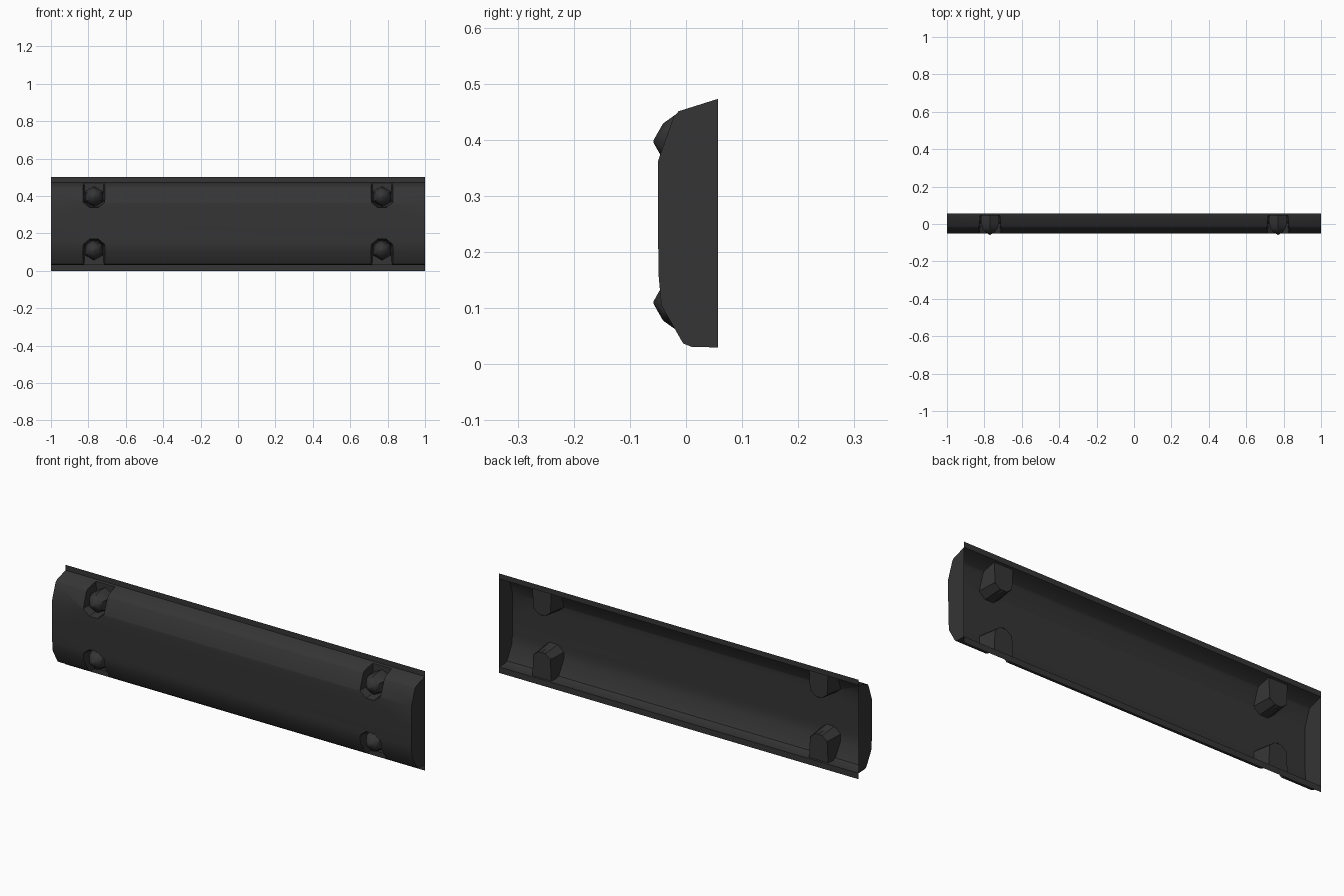
import bpy, bmesh, math

if "Cube" in bpy.data.objects:
    bpy.data.objects.remove(bpy.data.objects["Cube"])

BACK = 0.057
FLOOR = 0.046

mat = bpy.data.materials.new("dark_grey")
mat.diffuse_color = (0.035, 0.035, 0.035, 1)
mat.use_nodes = True
mat.node_tree.nodes["Principled BSDF"].inputs["Base Color"].default_value = mat.diffuse_color


def make(name, bm, smooth=None):
    me = bpy.data.meshes.new(name)
    bmesh.ops.recalc_face_normals(bm, faces=bm.faces)
    bm.to_mesh(me)
    bm.free()
    ob = bpy.data.objects.new(name, me)
    bpy.context.collection.objects.link(ob)
    me.materials.append(mat)
    if smooth:
        smooth_obj(ob, smooth)
    return ob


def smooth_obj(ob, deg):
    bpy.ops.object.select_all(action='DESELECT')
    ob.select_set(True)
    bpy.context.view_layer.objects.active = ob
    bpy.ops.object.shade_smooth_by_angle(angle=math.radians(deg))


def loft(rings, cap_start=True, cap_end=True):
    bm = bmesh.new()
    vs = [[bm.verts.new(p) for p in r] for r in rings]
    n = len(rings[0])
    for a, b in zip(vs, vs[1:]):
        for i in range(n):
            j = (i + 1) % n
            bm.faces.new((a[i], a[j], b[j], b[i]))
    if cap_start:
        bm.faces.new(vs[0])
    if cap_end:
        bm.faces.new(vs[-1])
    return bm


# Body: bevelled profile (y, z) run along x
profile = [(BACK, 0.03), (0.01, 0.031), (-0.005, 0.037), (-0.044, 0.105),
           (-0.049, 0.16), (-0.05, 0.26), (-0.05, 0.362),
           (-0.022, 0.441), (-0.013, 0.451), (BACK, 0.473)]
body = make("body_shell", loft([[(x, y, z) for y, z in profile] for x in (-1, 1)]))

# Bolt pockets cut through the upper and lower edges, walls tapering inward
pocket = [(-0.065, 0.15), (-0.056, -0.03), (-0.022, -0.058),
          (0.022, -0.058), (0.056, -0.03), (0.065, 0.15)]
places = [(sx * 0.77, z, sz) for sx in (-1, 1) for z, sz in ((0.397, 1), (0.11, -1))]
for cx, cz, sz in places:
    rings = []
    for y, s in ((-0.1, 1.12), (FLOOR, 0.85)):
        rings.append([(cx + px * s, y, cz + sz * pz * s) for px, pz in pocket])
    cutter = make("pocket_cutter", loft(rings))
    mod = body.modifiers.new("pocket", 'BOOLEAN')
    mod.operation = 'DIFFERENCE'
    mod.solver = 'EXACT'
    mod.object = cutter
    bpy.context.view_layer.objects.active = body
    bpy.ops.object.modifier_apply(modifier=mod.name)
    bpy.data.objects.remove(cutter)

# Open the back so the body is a thin hollow shell
bm = bmesh.new()
bm.from_mesh(body.data)
back = [f for f in bm.faces if all(v.co.y > BACK - 1e-4 for v in f.verts)]
bmesh.ops.delete(bm, geom=back, context='FACES')
bm.to_mesh(body.data)
bm.free()
smooth_obj(body, 35)

# Flat flanges along the top and bottom of the open back
for name, z0, z1 in (("lower_flange", 0, 0.03), ("upper_flange", 0.473, 0.5)):
    bm = bmesh.new()
    bm.faces.new([bm.verts.new((x, BACK, z))
                  for x, z in ((-1, z0), (1, z0), (1, z1), (-1, z1))])
    make(name, bm)

# Six-sided domed bolts standing on the pocket floors
for cx, cz, sz in places:
    rings = []
    for y, r in ((FLOOR, 0.055), (0.01, 0.055), (-0.02, 0.047), (-0.041, 0.032), (-0.058, 0.002)):
        rings.append([(cx + r * math.sin(k * math.pi / 3), y,
                       cz + r * math.cos(k * math.pi / 3)) for k in range(6)])
    make("bolt", loft(rings, cap_start=False), 40)
